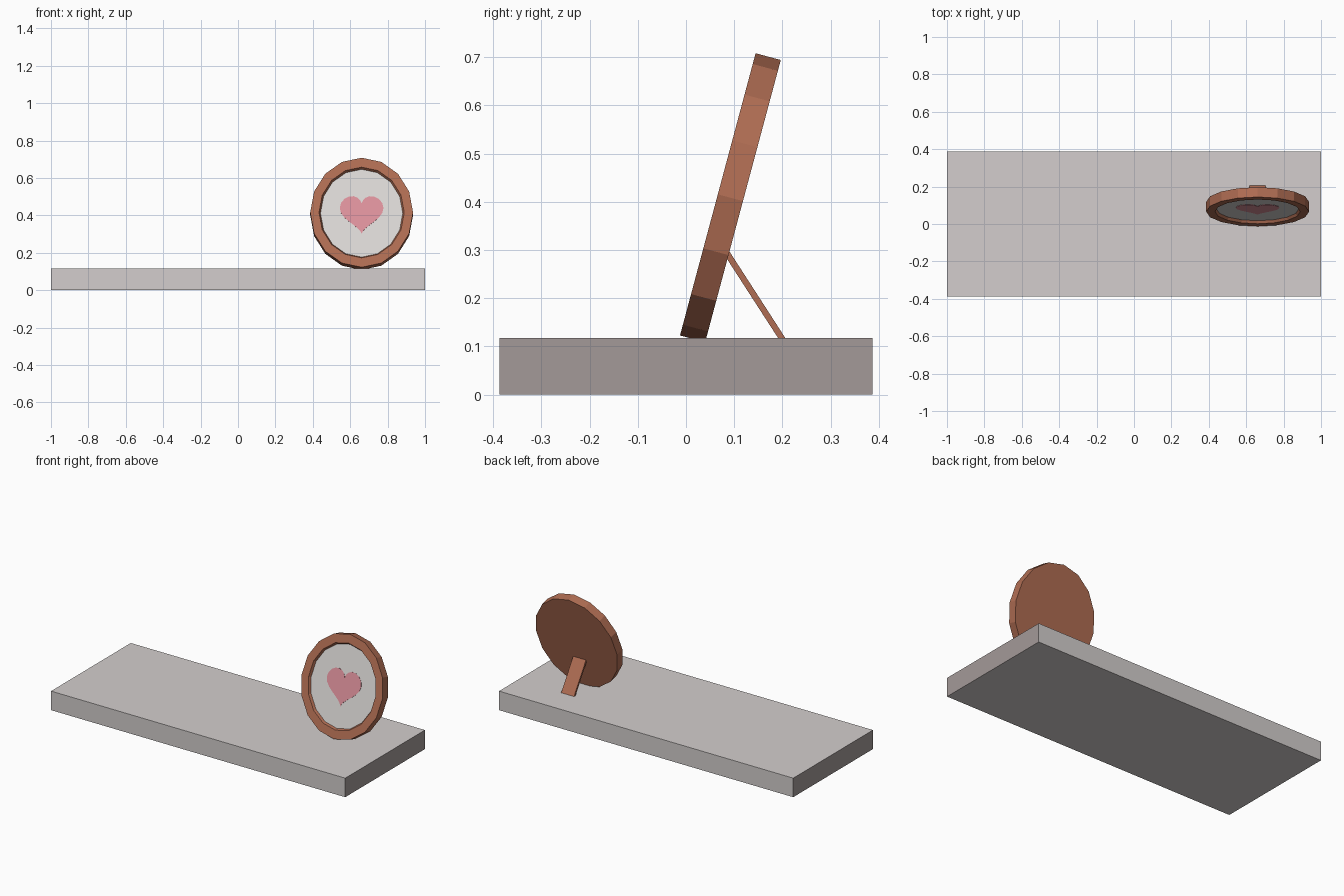
import bpy, bmesh, math
from mathutils import Matrix, Vector

if "Cube" in bpy.data.objects:
    bpy.data.objects.remove(bpy.data.objects["Cube"])


def material(name, rgb):
    def lin(c):
        c /= 255
        return c / 12.92 if c <= 0.04045 else ((c + 0.055) / 1.055) ** 2.4
    m = bpy.data.materials.new(name)
    m.diffuse_color = (*[lin(c) for c in rgb], 1)
    m.use_nodes = True
    m.node_tree.nodes["Principled BSDF"].inputs["Base Color"].default_value = m.diffuse_color
    return m


STONE = material("pale_stone", (211, 206, 205))
STONE_END = material("darker_stone_end", (164, 154, 153))
WOOD = material("brown_wood", (176, 109, 83))
PAPER = material("off_white_paper", (219, 216, 214))
PINK = material("heart_pink", (222, 146, 156))


def finish(name, bm, mats, matrix=Matrix()):
    bmesh.ops.recalc_face_normals(bm, faces=bm.faces)
    mesh = bpy.data.meshes.new(name)
    bm.to_mesh(mesh)
    bm.free()
    for m in mats:
        mesh.materials.append(m)
    ob = bpy.data.objects.new(name, mesh)
    ob.matrix_world = matrix
    bpy.context.collection.objects.link(ob)
    return ob


def loft(bm, rings):
    """Join rings of points with quads; cap first and last."""
    loops = [[bm.verts.new(p) for p in r] for r in rings]
    n = len(loops[0])
    for a, b in zip(loops, loops[1:]):
        for i in range(n):
            j = (i + 1) % n
            bm.faces.new((a[i], a[j], b[j], b[i]))
    bm.faces.new(loops[0][::-1])
    return bm.faces.new(loops[-1])


def ellipse(rx, ry, z, n=16):
    return [(rx * math.sin(2 * math.pi * i / n), ry * math.cos(2 * math.pi * i / n), z)
            for i in range(n)]


# Shelf slab, darker at the two ends
bm = bmesh.new()
bmesh.ops.create_cube(bm, size=1, matrix=Matrix.Translation((0, 0, 0.0585))
                      @ Matrix.Diagonal((2, 0.774, 0.117, 1)))
bm.normal_update()
for f in bm.faces:
    f.material_index = 1 if abs(f.normal.x) > 0.9 else 0
finish("shelf_slab", bm, [STONE, STONE_END])

# Leaning frame space: local y runs up the frame, local z points out of its front
lean = Matrix.Translation((0.661, 0.066, 0.4155)) @ Matrix.Rotation(math.radians(75), 4, 'X')

# Oval frame with recessed picture panel
bm = bmesh.new()
panel = loft(bm, [ellipse(0.275, 0.303, -0.054), ellipse(0.275, 0.303, 0),
                  ellipse(0.228, 0.251, 0), ellipse(0.220, 0.243, -0.015)])
panel.material_index = 1
finish("oval_frame", bm, [WOOD, PAPER], lean)

# Heart plate on the panel
outline = []
for i in range(32):
    t = 2 * math.pi * i / 32
    y = 13 * math.cos(t) - 4 * math.cos(2 * t) - 2 * math.cos(3 * t) - math.cos(4 * t)
    outline.append((0.0073 * 16 * math.sin(t) ** 3, 0.00755 * y + 0.006))
bm = bmesh.new()
loft(bm, [[(x, y, z) for x, y in outline] for z in (-0.016, -0.013)])
bmesh.ops.triangulate(bm, faces=[f for f in bm.faces if len(f.verts) > 4])
finish("heart_picture", bm, [PINK], lean)

# Rear strut
side = [(0.192, 0.116), (0.207, 0.116), (0.085, 0.305), (0.075, 0.297)]
bm = bmesh.new()
loft(bm, [[(x, y, z) for y, z in side] for x in (0.617, 0.704)])
finish("rear_strut", bm, [WOOD])
